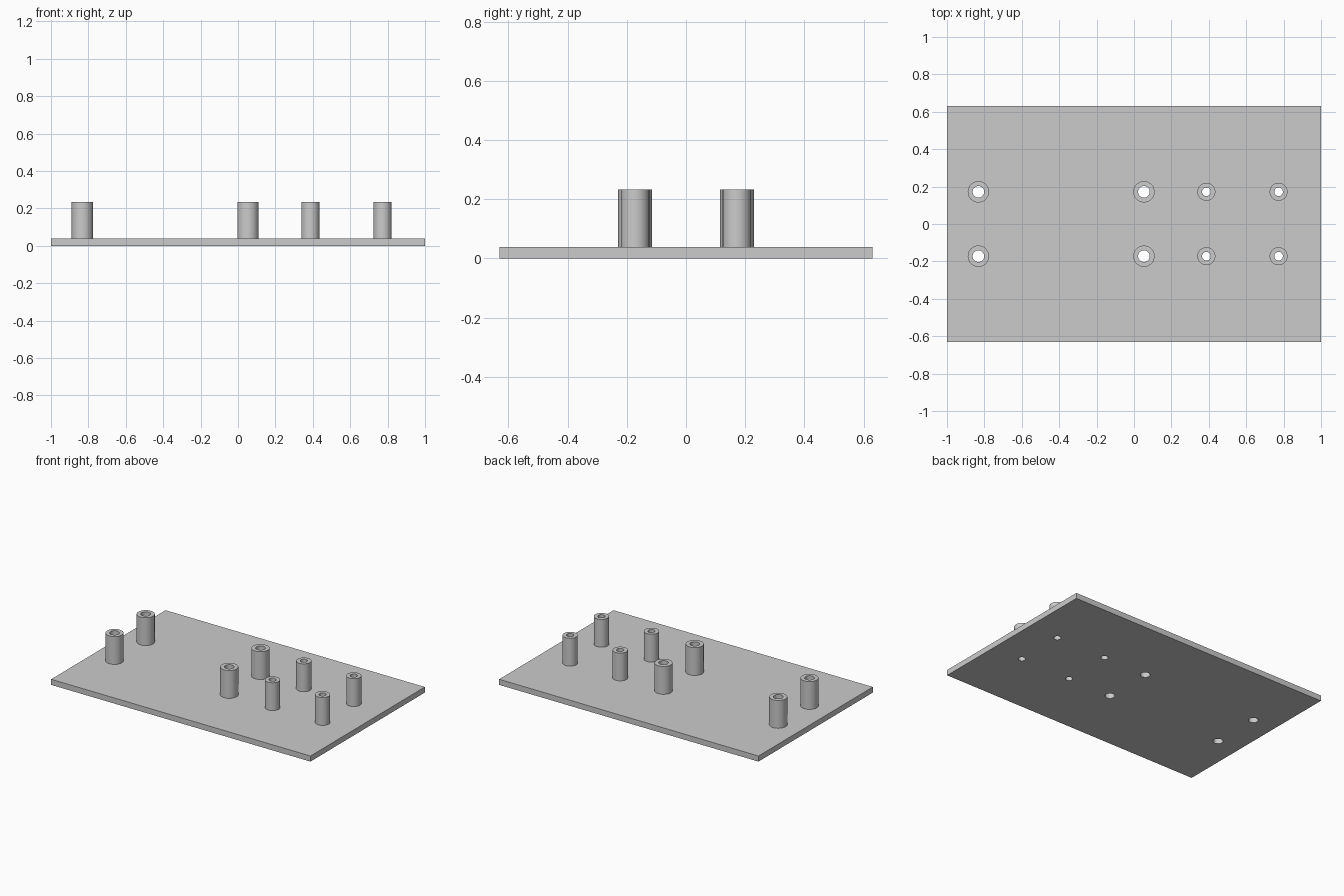
import bpy
import bmesh
import math

if "Cube" in bpy.data.objects:
    bpy.data.objects.remove(bpy.data.objects["Cube"], do_unlink=True)

PLATE_TOP, POST_TOP = 0.039, 0.233
HALF_X, HALF_Y = 1.0, 0.63
SIDES = 48

grey = bpy.data.materials.new("plain grey")
grey.use_nodes = True
colour = (0.6, 0.6, 0.6, 1)
grey.diffuse_color = colour
grey.node_tree.nodes["Principled BSDF"].inputs["Base Color"].default_value = colour


def add_object(name, bm):
    mesh = bpy.data.meshes.new(name)
    bmesh.ops.recalc_face_normals(bm, faces=bm.faces[:])
    bm.to_mesh(mesh)
    bm.free()
    mesh.materials.append(grey)
    obj = bpy.data.objects.new(name, mesh)
    bpy.context.collection.objects.link(obj)
    return obj


def ring(bm, radius, z):
    return [bm.verts.new((radius * math.cos(a), radius * math.sin(a), z))
            for a in (2 * math.pi * i / SIDES for i in range(SIDES))]


def loft(bm, rings):
    for low, high in zip(rings, rings[1:]):
        for i in range(SIDES):
            j = (i + 1) % SIDES
            bm.faces.new((low[i], low[j], high[j], high[i]))


def hollow_post(name, x, y, outer, bore):
    # Outer wall, flat rim and bore wall
    bm = bmesh.new()
    loft(bm, [ring(bm, outer, PLATE_TOP), ring(bm, outer, POST_TOP),
              ring(bm, bore, POST_TOP), ring(bm, bore, PLATE_TOP)])
    obj = add_object(name, bm)
    # The open tube needs its outside fixed by the outward direction
    wall = obj.data.polygons[0]
    if wall.normal.x * wall.center.x + wall.normal.y * wall.center.y < 0:
        obj.data.flip_normals()
    obj.location = (x, y, 0)
    bpy.ops.object.select_all(action="DESELECT")
    obj.select_set(True)
    bpy.context.view_layer.objects.active = obj
    bpy.ops.object.shade_smooth_by_angle(angle=math.radians(30))


def hole_cutter(x, y, bore):
    bm = bmesh.new()
    low, high = ring(bm, bore, -0.1), ring(bm, bore, 0.1)
    loft(bm, [low, high])
    bm.faces.new(low)
    bm.faces.new(high)
    cutter = add_object("hole_cutter", bm)
    cutter.location = (x, y, 0)
    cutter.hide_render = True
    return cutter


# Base plate
bm = bmesh.new()
bmesh.ops.create_cube(bm, size=1)
bmesh.ops.scale(bm, vec=(2 * HALF_X, 2 * HALF_Y, PLATE_TOP), verts=bm.verts)
bmesh.ops.translate(bm, vec=(0, 0, PLATE_TOP / 2), verts=bm.verts)
plate = add_object("base_plate", bm)

# Post pairs: label, x, outer radius, bore radius
pairs = [("wide_post_outer", -0.832, 0.057, 0.031),
         ("wide_post_inner", 0.053, 0.057, 0.031),
         ("narrow_post_inner", 0.387, 0.048, 0.023),
         ("narrow_post_outer", 0.773, 0.048, 0.023)]
cutters = []
for label, x, outer, bore in pairs:
    for side, y in (("front", -0.172), ("back", 0.172)):
        hollow_post(f"{label}_{side}", x, y, outer, bore)
        cutter = hole_cutter(x, y, bore)
        cutters.append(cutter)
        cut = plate.modifiers.new("hole", "BOOLEAN")
        cut.operation = "DIFFERENCE"
        cut.solver = "EXACT"
        cut.object = cutter

# Bake the holes into the plate and drop the cutters
bpy.context.view_layer.update()
baked = bpy.data.meshes.new_from_object(
    plate.evaluated_get(bpy.context.evaluated_depsgraph_get()))
plate.modifiers.clear()
plate.data = baked
for cutter in cutters:
    bpy.data.objects.remove(cutter, do_unlink=True)
